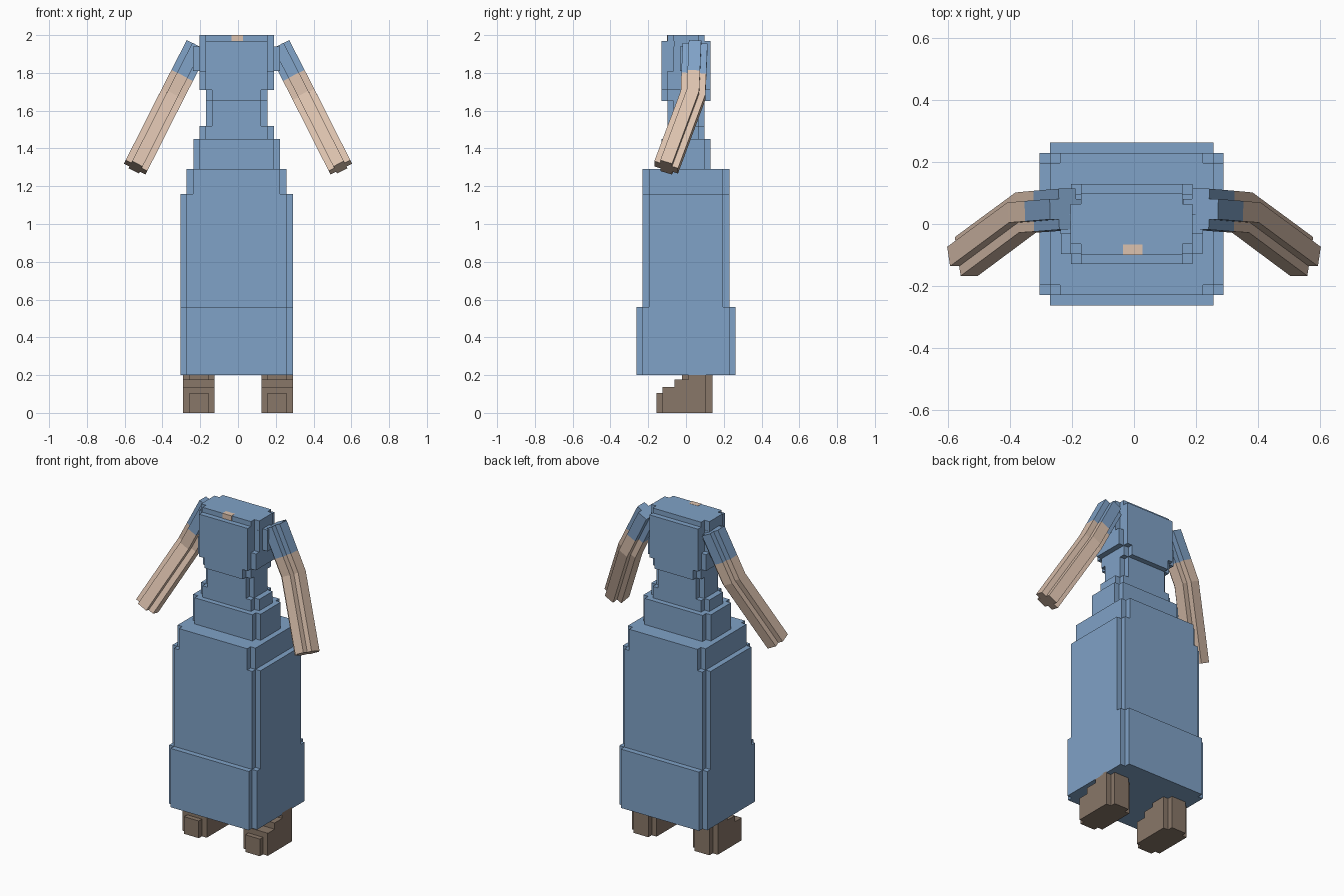
import bpy
import bmesh
from mathutils import Vector

cube = bpy.data.objects.get("Cube")
if cube:
    bpy.data.objects.remove(cube, do_unlink=True)


def material(name, rgb):
    m = bpy.data.materials.new(name)
    m.use_nodes = True
    m.diffuse_color = (*rgb, 1)
    m.node_tree.nodes["Principled BSDF"].inputs["Base Color"].default_value = (*rgb, 1)
    return m


BLUE = material("dress_blue", (0.215, 0.36, 0.57))
SKIN = material("skin", (0.72, 0.54, 0.425))
BROWN = material("shoe_brown", (0.25, 0.185, 0.14))


def notched(hx, hy, nx, ny):
    """Rectangle outline with a square notch cut from every corner."""
    quarter = [(hx, hy - ny), (hx - nx, hy - ny), (hx - nx, hy)]
    pts = list(quarter)
    pts += [(-x, y) for x, y in reversed(quarter)]
    pts += [(-x, -y) for x, y in quarter]
    pts += [(x, -y) for x, y in reversed(quarter)]
    return pts


def loft(name, rings, mat):
    """Skin matching rings of points and cap both ends."""
    bm = bmesh.new()
    loops = [[bm.verts.new(p) for p in ring] for ring in rings]
    n = len(loops[0])
    for a, b in zip(loops, loops[1:]):
        for i in range(n):
            j = (i + 1) % n
            bm.faces.new((a[i], a[j], b[j], b[i]))
    bm.faces.new(loops[0])
    bm.faces.new(loops[-1])
    bmesh.ops.recalc_face_normals(bm, faces=bm.faces)
    mesh = bpy.data.meshes.new(name)
    bm.to_mesh(mesh)
    bm.free()
    mesh.materials.append(mat)
    obj = bpy.data.objects.new(name, mesh)
    bpy.context.collection.objects.link(obj)
    return obj


def tier(name, hx, hy, nx, ny, z0, z1, mat, cx=-0.0075, cy=0.0):
    outline = notched(hx, hy, nx, ny)
    return loft(name, [[(cx + x, cy + y, z) for x, y in outline] for z in (z0, z1)], mat)


# Dress, stacked from hem to neckline
V = 0.033
tiers = [
    ("skirt_hem", 0.2975, 0.263, V, V, 0.20, 0.56),
    ("skirt", 0.2975, 0.23, V, V, 0.56, 1.16),
    ("skirt_top", 0.264, 0.23, V, V, 1.16, 1.29),
    ("hip", 0.229, 0.13, V, V, 1.29, 1.45),
    ("waistband", 0.197, 0.098, V, V, 1.45, 1.52),
    ("waist", 0.163, 0.098, V, V, 1.52, 1.65),
    ("bust_lower", 0.163, 0.13, V, V, 1.65, 1.71),
    ("bust", 0.197, 0.13, V, V, 1.71, 1.81),
    ("chest", 0.197, 0.13, V, 2 * V, 1.81, 1.97),
    ("shoulder_block", 0.23, 0.065, V, V, 1.81, 1.94),
    ("neckline", 0.197, 0.098, V, V, 1.97, 2.0),
]
for name, *size in tiers:
    tier(name, *size, BLUE)

# Small skin plate at the neckline
bpy.ops.mesh.primitive_cube_add(size=1, location=(-0.004, -0.083, 1.985))
neck = bpy.context.object
neck.name = "neck_skin"
neck.scale = (0.062, 0.034, 0.032)
neck.data.materials.append(SKIN)

# Arms swept along a bent path with a notched section
SHOULDER = Vector((0.215, 0.048, 1.943))
ELBOW = Vector((0.35, 0.037, 1.68))
WRIST = Vector((0.542, -0.105, 1.3))
SECTION = notched(0.064, 0.066, V, V)
upper = (ELBOW - SHOULDER).normalized()
fore = (WRIST - ELBOW).normalized()


def ring(point, direction, side):
    d = direction.normalized()
    u = Vector((0, 1, 0))
    u = (u - d * u.dot(d)).normalized()
    v = u.cross(d)
    pts = [point + v * a + u * b for a, b in SECTION]
    return [(p.x * side, p.y, p.z) for p in pts]


CUFF = SHOULDER.lerp(ELBOW, 0.6)
HAND = ELBOW.lerp(WRIST, 0.68)
for label, side in (("left", 1), ("right", -1)):
    loft(label + "_sleeve", [ring(SHOULDER, upper, side), ring(CUFF, upper, side)], BLUE)
    loft(label + "_forearm", [ring(CUFF, upper, side), ring(ELBOW, upper + fore, side),
                              ring(HAND, fore, side)], SKIN)
    loft(label + "_hand", [ring(HAND, fore, side), ring(WRIST, fore, side)], SKIN)

    # Stepped shoe and ankle
    cx = side * 0.207
    tier(label + "_shoe_toe", 0.05, 0.06, 0.001, 0.001, 0, 0.105, BROWN, cx, -0.095)
    tier(label + "_shoe_front", 0.083, 0.06, 0.001, 0.001, 0, 0.138, BROWN, cx, -0.065)
    tier(label + "_shoe_heel", 0.083, 0.1, V, V, 0, 0.176, BROWN, cx, 0.04)
    tier(label + "_shoe_side", 0.083, 0.06, 0.001, 0.001, 0, 0.176, BROWN, cx, 0.0)
    tier(label + "_ankle", 0.083, 0.08, V, V, 0.17, 0.21, BROWN, cx, 0.06)
